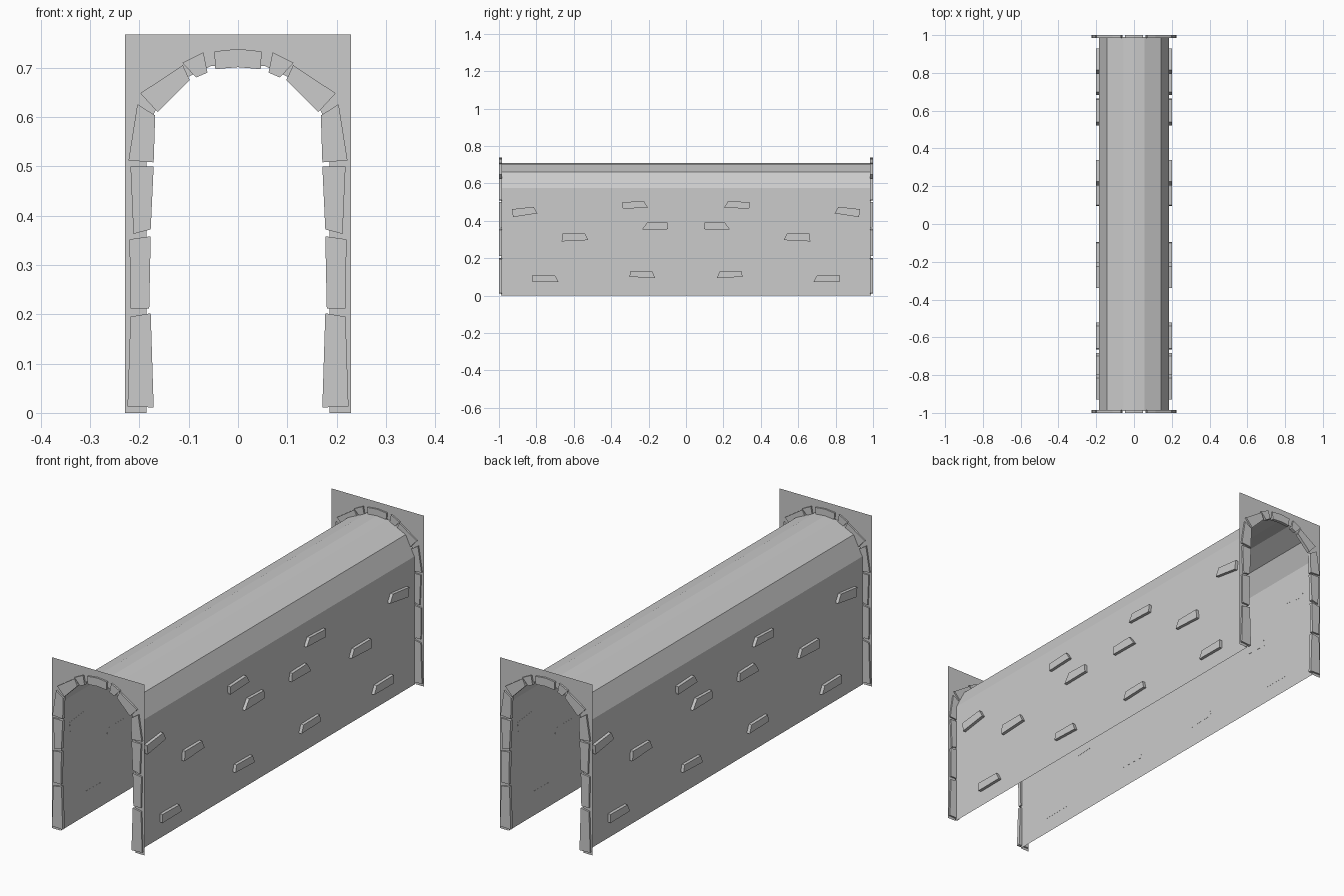
import bpy, bmesh

if "Cube" in bpy.data.objects:
    bpy.data.objects.remove(bpy.data.objects["Cube"])

def mesh_object(name, bm):
    bmesh.ops.triangulate(bm, faces=[f for f in bm.faces if len(f.verts) > 4])
    mesh = bpy.data.meshes.new(name)
    bm.to_mesh(mesh)
    bm.free()
    ob = bpy.data.objects.new(name, mesh)
    bpy.context.collection.objects.link(ob)
    return ob

def slab(name, outline, place, a, b):
    """Closed prism: outline placed at depth a and depth b."""
    bm = bmesh.new()
    lo = [bm.verts.new(place(p, a)) for p in outline]
    hi = [bm.verts.new(place(p, b)) for p in outline]
    n = len(outline)
    bm.faces.new(lo)
    bm.faces.new(hi)
    for i in range(n):
        j = (i + 1) % n
        bm.faces.new((lo[i], lo[j], hi[j], hi[i]))
    bmesh.ops.recalc_face_normals(bm, faces=bm.faces)
    return mesh_object(name, bm)

# Tunnel cross-section (x, z), left foot to right foot
half = [(-0.186, 0), (-0.186, 0.575), (-0.143, 0.662), (-0.055, 0.703)]
profile = half + [(0, 0.708)] + [(-x, z) for x, z in reversed(half)]
END = 0.99

# Vault shell, a single open surface
bm = bmesh.new()
front = [bm.verts.new((x, -END, z)) for x, z in profile]
back = [bm.verts.new((x, END, z)) for x, z in profile]
for i in range(len(profile) - 1):
    bm.faces.new((front[i], front[i + 1], back[i + 1], back[i]))
bm.normal_update()
if bm.faces[:][0].normal.x > 0:
    bmesh.ops.reverse_faces(bm, faces=bm.faces)
mesh_object("tunnel_shell", bm)

# Flat end plates with the arch opening
W, H = 0.229, 0.767
plate = profile + [(W, 0), (W, H), (-W, H), (-W, 0)]
for side, label in ((-1, "front"), (1, "back")):
    bm = bmesh.new()
    face = bm.faces.new([bm.verts.new((x, side * 0.992, z)) for x, z in plate])
    face.normal_update()
    if face.normal.y * side < 0:
        face.normal_flip()
    mesh_object(label + "_end_plate", bm)

# Arch stones (x, z) on the left half, plus the keystone
stones = [
    [(-.224, .013), (-.171, .011), (-.177, .202), (-.218, .195)],
    [(-.218, .212), (-.180, .212), (-.177, .358), (-.220, .352)],
    [(-.212, .363), (-.177, .372), (-.171, .500), (-.218, .500)],
    [(-.222, .512), (-.171, .508), (-.168, .603), (-.204, .626)],
    [(-.198, .648), (-.163, .610), (-.098, .675), (-.112, .705)],
    [(-.113, .710), (-.070, .731), (-.062, .690), (-.085, .680)],
]
keystone = [(-.048, .733), (0, .738), (.048, .733), (.046, .697), (0, .701), (-.046, .697)]
in_xz = lambda p, d: (p[0], d, p[1])
for side, label in ((-1, "front"), (1, "back")):
    slab(label + "_keystone", keystone, in_xz, side * 0.985, side)
    for s in stones:
        for m in (1, -1):
            slab(label + "_arch_stone", [(m * x, z) for x, z in s], in_xz, side * 0.985, side)

# Scattered wall bricks (y, z), mirrored along the tunnel and across it
bricks = [
    [(-.930, .462), (-.815, .475), (-.795, .440), (-.925, .420)],
    [(-.340, .500), (-.225, .505), (-.203, .470), (-.338, .465)],
    [(-.235, .353), (-.205, .395), (-.100, .392), (-.096, .355)],
    [(-.665, .290), (-.660, .333), (-.540, .333), (-.522, .297)],
    [(-.303, .100), (-.295, .132), (-.180, .130), (-.166, .095)],
    [(-.820, .072), (-.820, .110), (-.700, .108), (-.682, .073)],
]
in_yz = lambda p, d: (d, p[0], p[1])
for q in bricks:
    for m in (1, -1):
        for side, label in ((-1, "left"), (1, "right")):
            slab(label + "_wall_brick", [(m * y, z) for y, z in q], in_yz,
                 side * 0.1855, side * 0.2)
